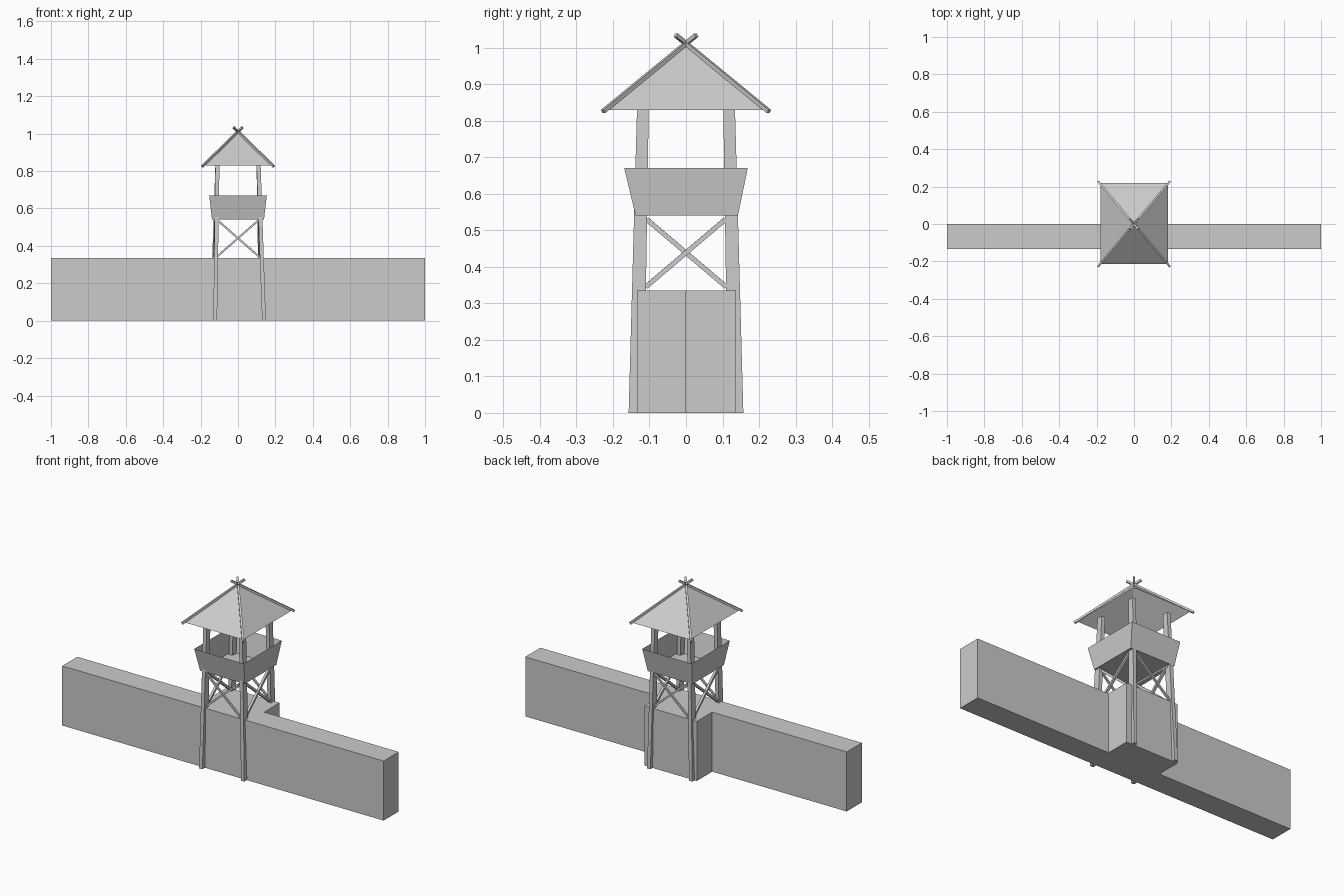
import bpy
from mathutils import Vector

if "Cube" in bpy.data.objects:
    bpy.data.objects.remove(bpy.data.objects["Cube"])


def mesh_object(name, verts, faces):
    mesh = bpy.data.meshes.new(name)
    mesh.from_pydata([tuple(v) for v in verts], [], faces)
    mesh.update()
    ob = bpy.data.objects.new(name, mesh)
    bpy.context.collection.objects.link(ob)
    return ob


def loft(name, rings, cap_bottom=True, cap_top=True):
    """Skin a stack of equal rings, counter-clockwise seen from above."""
    n = len(rings[0])
    verts = [v for ring in rings for v in ring]
    faces = []
    for k in range(len(rings) - 1):
        for i in range(n):
            j = (i + 1) % n
            faces.append((k * n + i, k * n + j, (k + 1) * n + j, (k + 1) * n + i))
    if cap_bottom:
        faces.append(tuple(reversed(range(n))))
    if cap_top:
        faces.append(tuple(range(len(verts) - n, len(verts))))
    return mesh_object(name, verts, faces)


def rect(cx, cy, hx, hy, z):
    return [(cx - hx, cy - hy, z), (cx + hx, cy - hy, z),
            (cx + hx, cy + hy, z), (cx - hx, cy + hy, z)]


def pole(name, a, b, t):
    """Square pole of thickness t from a to b."""
    a, b = Vector(a), Vector(b)
    d = (b - a).normalized()
    u = Vector((0, 0, 1)).cross(d).normalized() * t / 2
    v = d.cross(u).normalized() * t / 2
    corners = (-u - v, u - v, u + v, -u + v)
    return loft(name, [[p + c for c in corners] for p in (a, b)])


# Wall with the square bastion behind it
outline = [(-1, -.134), (1, -.134), (1, 0), (.163, 0),
           (.163, .137), (-.163, .137), (-.163, 0), (-1, 0)]
loft("wall", [[(x, y, z) for x, y in outline] for z in (0, .335)])

# Leaning, tapered tower legs
for sx in (-1, 1):
    for sy in (-1, 1):
        foot_x = .122 if sx == sy else .139
        loft("tower_leg", [rect(sx * foot_x, sy * .136, .01, .021, 0),
                           rect(sx * .11, sy * .118, .011, .016, .835)])

# Cross braces on all four sides
for s in (-1, 1):
    for d in (-1, 1):
        off = .004 * d
        pole("front_back_brace", (-d * .115, s * .13 + off, .34),
             (d * .113, s * .127 + off, .54), .010)
        pole("side_brace", (s * .121 + off, -d * .11, .345),
             (s * .117 + off, d * .108, .53), .013)

# Flared open lookout basket with floor
loft("lookout_basket", [rect(0, .002, .139, .140, .54),
                        rect(0, 0, .154, .169, .67)], cap_top=False)

# Pyramid roof
eave = rect(.002, .002, .181, .216, .829)
mesh_object("roof", eave + [(0, 0, 1.01)],
            [(0, 1, 4), (1, 2, 4), (2, 3, 4), (3, 0, 4)])

# Hip poles crossing over the peak
for sx in (-1, 1):
    for sy in (-1, 1):
        pole("roof_hip_pole", (sx * .191, sy * .227, .825),
             (-sx * .023, -sy * .028, 1.034), .011)
